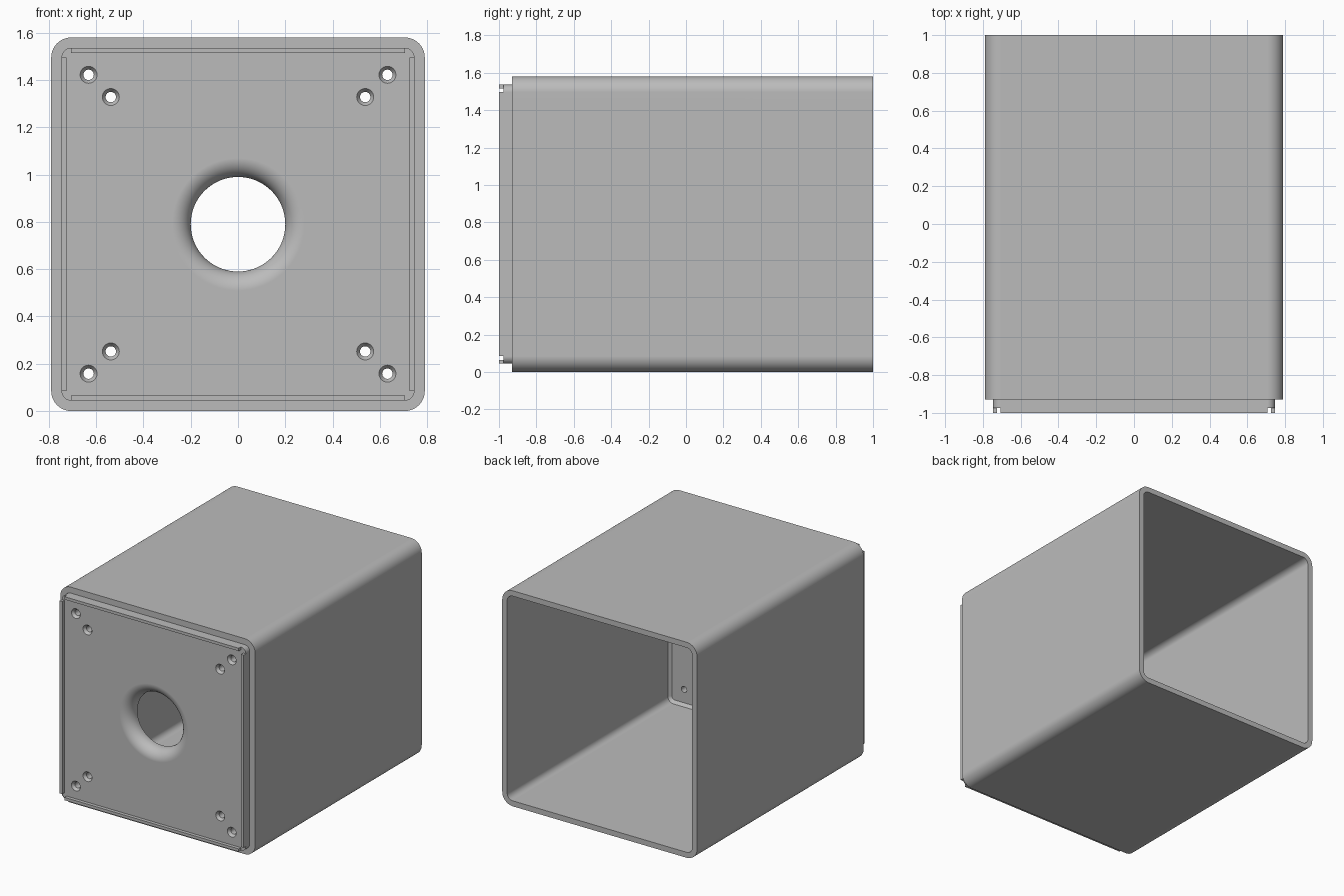
import bpy
import bmesh
from math import sin, cos, pi, radians
from mathutils import Vector

cube = bpy.data.objects.get("Cube")
if cube:
    bpy.data.objects.remove(cube, do_unlink=True)

HALF = 0.79             # half width of the housing, also its centre height
PLATE = 0.746           # half width of the raised front plate
FACE_Y = -0.975         # front face of the plate
FLOOR_Y = -0.88         # inner face of the front panel

grey = bpy.data.materials.new("plain_grey")
grey.use_nodes = True
colour = (0.5, 0.5, 0.5, 1)
grey.diffuse_color = colour
grey.node_tree.nodes["Principled BSDF"].inputs["Base Color"].default_value = colour


def finish(name, bm):
    """Turn a bmesh into a grey object."""
    bmesh.ops.recalc_face_normals(bm, faces=bm.faces)
    mesh = bpy.data.meshes.new(name)
    bm.to_mesh(mesh)
    bm.free()
    mesh.materials.append(grey)
    obj = bpy.data.objects.new(name, mesh)
    bpy.context.collection.objects.link(obj)
    return obj


def loft(bm, rings):
    """Bridge rings of points and cap both ends."""
    loops = [[bm.verts.new(p) for p in ring] for ring in rings]
    for a, b in zip(loops, loops[1:]):
        for i in range(len(a)):
            j = (i + 1) % len(a)
            bm.faces.new((a[i], a[j], b[j], b[i]))
    bm.faces.new(loops[0])
    bm.faces.new(loops[-1])


def rounded_square(half, radius, y, steps=10):
    points = []
    for corner, (sx, sz) in enumerate(((1, 1), (-1, 1), (-1, -1), (1, -1))):
        for k in range(steps + 1):
            a = (corner + k / steps) * pi / 2
            points.append(Vector((sx * (half - radius) + radius * cos(a), y,
                                  HALF + sz * (half - radius) + radius * sin(a))))
    return points


def circle(x, z, radius, y, sides):
    return [Vector((x + radius * cos(2 * pi * i / sides), y,
                    z + radius * sin(2 * pi * i / sides))) for i in range(sides)]


def cut_hole(target, x, z, profile, sides):
    """Subtract a turned shape, given as (radius, y) pairs."""
    bm = bmesh.new()
    loft(bm, [circle(x, z, r, y, sides) for r, y in profile])
    cutter = finish("hole_cutter", bm)
    cutter.hide_render = True
    mod = target.modifiers.new("hole", 'BOOLEAN')
    mod.operation = 'DIFFERENCE'
    mod.solver = 'EXACT'
    mod.object = cutter
    bpy.context.view_layer.objects.active = target
    bpy.ops.object.modifier_apply(modifier=mod.name)
    bpy.data.objects.remove(cutter, do_unlink=True)


# Housing: open-backed tube with a stepped front plate
bm = bmesh.new()
loft(bm, [rounded_square(*ring) for ring in (
    (PLATE, 0.04, FACE_Y),
    (PLATE, 0.04, -0.93),
    (HALF, 0.085, -0.93),
    (HALF, 0.085, 1),
    (0.75, 0.045, 1),
    (0.75, 0.045, FLOOR_Y + 0.02),
    (0.73, 0.025, FLOOR_Y),
)])
housing = finish("housing", bm)

# Central opening with a rounded flare at the front
flare = 0.08
bore = [(0.2 + flare, -1.05)]
for k in range(13):
    a = k / 12 * pi / 2
    bore.append((0.2 + flare * (1 - sin(a)), FACE_Y + flare * (1 - cos(a))))
bore.append((0.2, -0.8))
cut_hole(housing, 0, HALF, bore, 64)

# Two countersunk screw holes in each corner
screw = [(0.036, -1.05), (0.036, FACE_Y), (0.022, FACE_Y + 0.02), (0.022, -0.8)]
for offset in (0.632, 0.538):
    for sx in (-1, 1):
        for sz in (-1, 1):
            cut_hole(housing, sx * offset, HALF + sz * offset, screw, 24)

bpy.ops.object.select_all(action='DESELECT')
housing.select_set(True)
bpy.context.view_layer.objects.active = housing
bpy.ops.object.shade_smooth_by_angle(angle=radians(30))
weighted = housing.modifiers.new("even_shading", 'WEIGHTED_NORMAL')
weighted.keep_sharp = True


# Thin ribs along the four edges of the plate
def rib(name, x, z, along_x):
    bm = bmesh.new()
    bmesh.ops.create_cube(bm, size=1)
    length, thick = 1.412, 0.021
    size = Vector((length if along_x else thick, 1 + FACE_Y + 0.002,
                   thick if along_x else length))
    centre = Vector((x, -1 + size.y / 2, HALF + z))
    for v in bm.verts:
        v.co = v.co * size + centre
    finish(name, bm)


edge = PLATE - 0.0105
rib("top_rib", 0, edge, True)
rib("bottom_rib", 0, -edge, True)
rib("left_rib", edge, 0, False)
rib("right_rib", -edge, 0, False)
